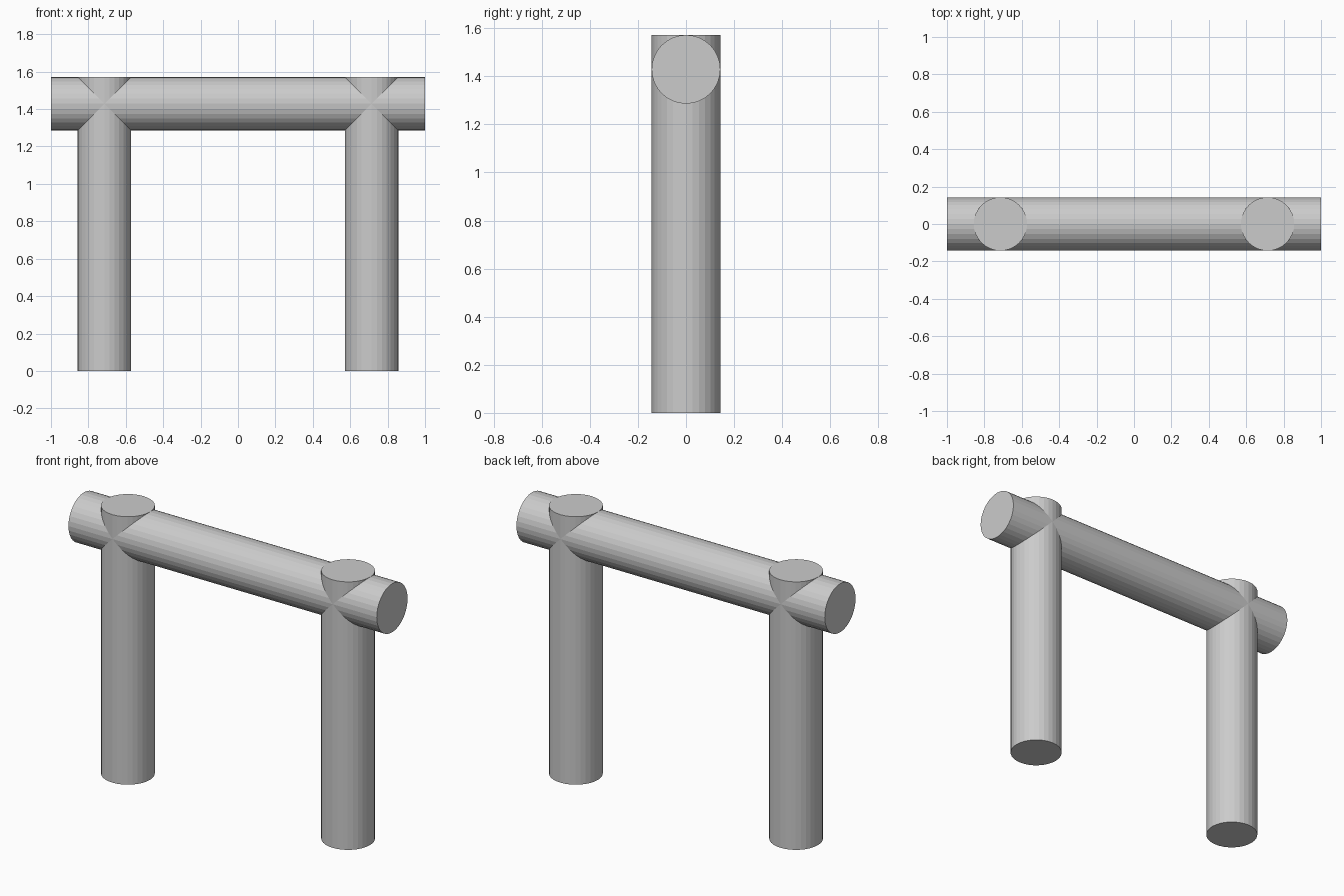
import bpy
from math import pi

if "Cube" in bpy.data.objects:
    bpy.data.objects.remove(bpy.data.objects["Cube"])

R = 1 / 7            # shared log radius
POST_X = 5 / 7       # post centre offset
HEIGHT = 11 / 7      # overall height
SIDES = 32


def log(name, length, location, rotation=(0, 0, 0)):
    bpy.ops.mesh.primitive_cylinder_add(
        vertices=SIDES, radius=R, depth=length, location=location, rotation=rotation)
    obj = bpy.context.object
    obj.name = name
    return obj


# Upright posts, flush with the top of the beam
for side, x in (("left", -POST_X), ("right", POST_X)):
    log(side + "_post", HEIGHT, (x, 0, HEIGHT / 2))

# Horizontal beam through both posts
log("cross_beam", 2.0, (0, 0, HEIGHT - R), (0, pi / 2, 0))
